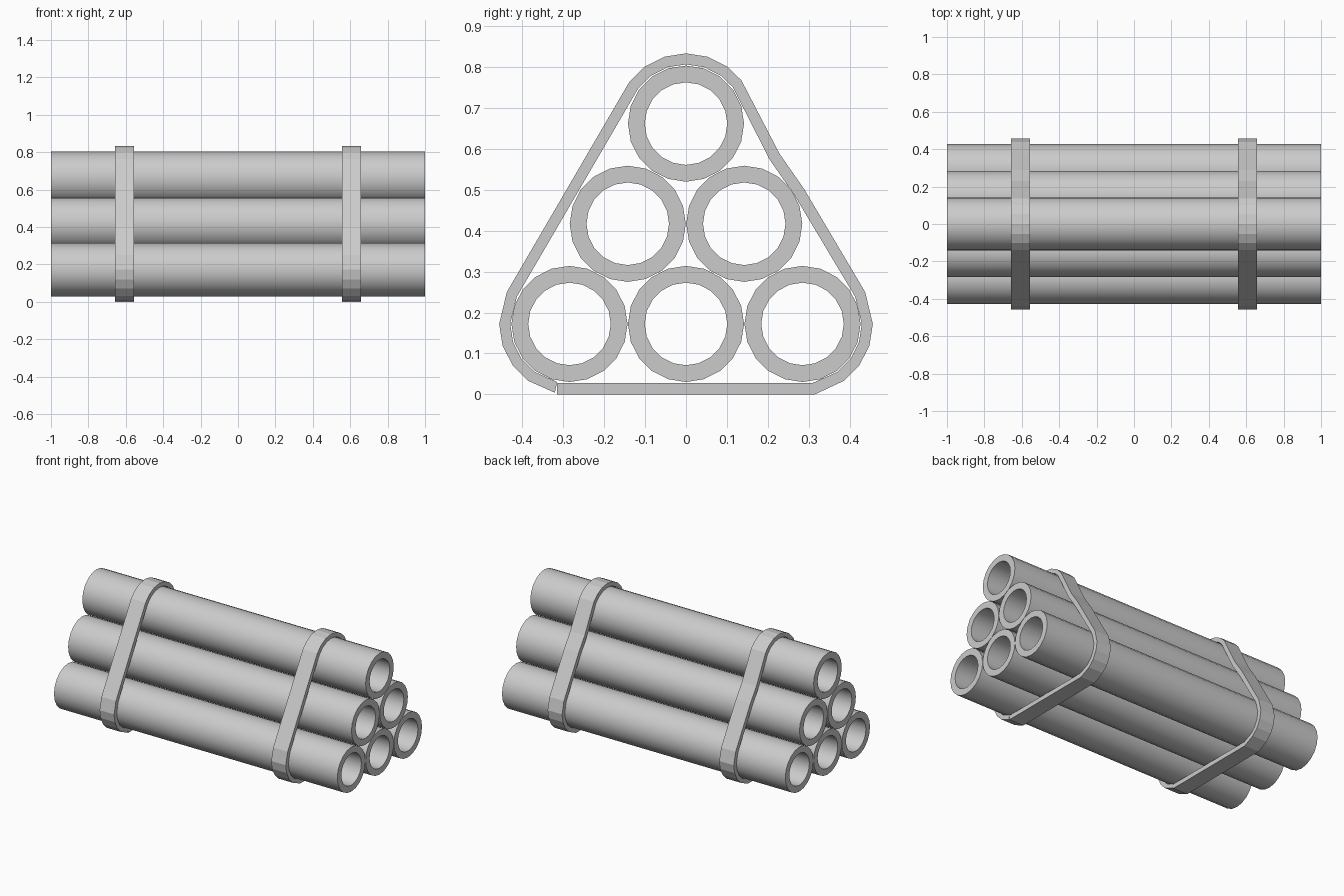
import bpy, bmesh
from math import cos, sin, radians, pi

if "Cube" in bpy.data.objects:
    bpy.data.objects.remove(bpy.data.objects["Cube"])

R, RI, N = 0.142, 0.101, 20
PITCH, Z0, DZ = 0.285, 0.172, 0.245


def extruded_strip(name, outer, inner, x0, x1, closed):
    """Extrude the band between two (y, z) outlines along x."""
    bm = bmesh.new()
    rows = [[bm.verts.new((x, y, z)) for x, (y, z) in
             ((x0, o), (x1, o), (x1, i), (x0, i))] for o, i in zip(outer, inner)]
    n = len(rows)
    for k in range(n if closed else n - 1):
        a, b = rows[k], rows[(k + 1) % n]
        for j in range(4):
            m = (j + 1) % 4
            bm.faces.new((a[j], a[m], b[m], b[j]))
    if not closed:
        bm.faces.new(rows[0])
        bm.faces.new(rows[-1])
    bmesh.ops.recalc_face_normals(bm, faces=bm.faces)
    me = bpy.data.meshes.new(name)
    bm.to_mesh(me)
    bm.free()
    ob = bpy.data.objects.new(name, me)
    bpy.context.collection.objects.link(ob)
    return ob


def ring(c, r, degrees):
    return [(c[0] + r * cos(radians(a)), c[1] + r * sin(radians(a))) for a in degrees]


# Pyramid stack of six pipes
full = [360 * k / N for k in range(N)]
for row in range(3):
    for i in range(3 - row):
        c = ((i - (2 - row) / 2) * PITCH, Z0 + row * DZ)
        ob = extruded_strip(f"pipe_{row}_{i}", ring(c, R, full), ring(c, RI, full), -1, 1, True)
        bpy.ops.object.select_all(action='DESELECT')
        ob.select_set(True)
        bpy.context.view_layer.objects.active = ob
        bpy.ops.object.shade_smooth_by_angle(angle=radians(35))


# Strap outline: bottom run, right corner, right side, top, left corner
def strap_path(r, t):
    right, top, left = (PITCH, Z0), (0, Z0 + 2 * DZ), (-PITCH, Z0)
    return ([(-0.316, t), (0.316 - 0.2 * t, t)]
            + ring(right, r, (-54, -36, -18, 0, 27))
            + [(0.289 - 0.87 * t, 0.502 - 0.5 * t), (0.229 - 0.87 * t, 0.588 - 0.5 * t)]
            + ring(top, r, (38, 54, 72, 90, 108, 126, 144))
            + ring(left, r, (153, 180, 198, 216, 234, 258)))


# Two open-ended straps
for name, x in (("strap_left", -0.606), ("strap_right", 0.606)):
    extruded_strip(name, strap_path(0.172, 0), strap_path(0.145, 0.028), x - 0.051, x + 0.051, False)
